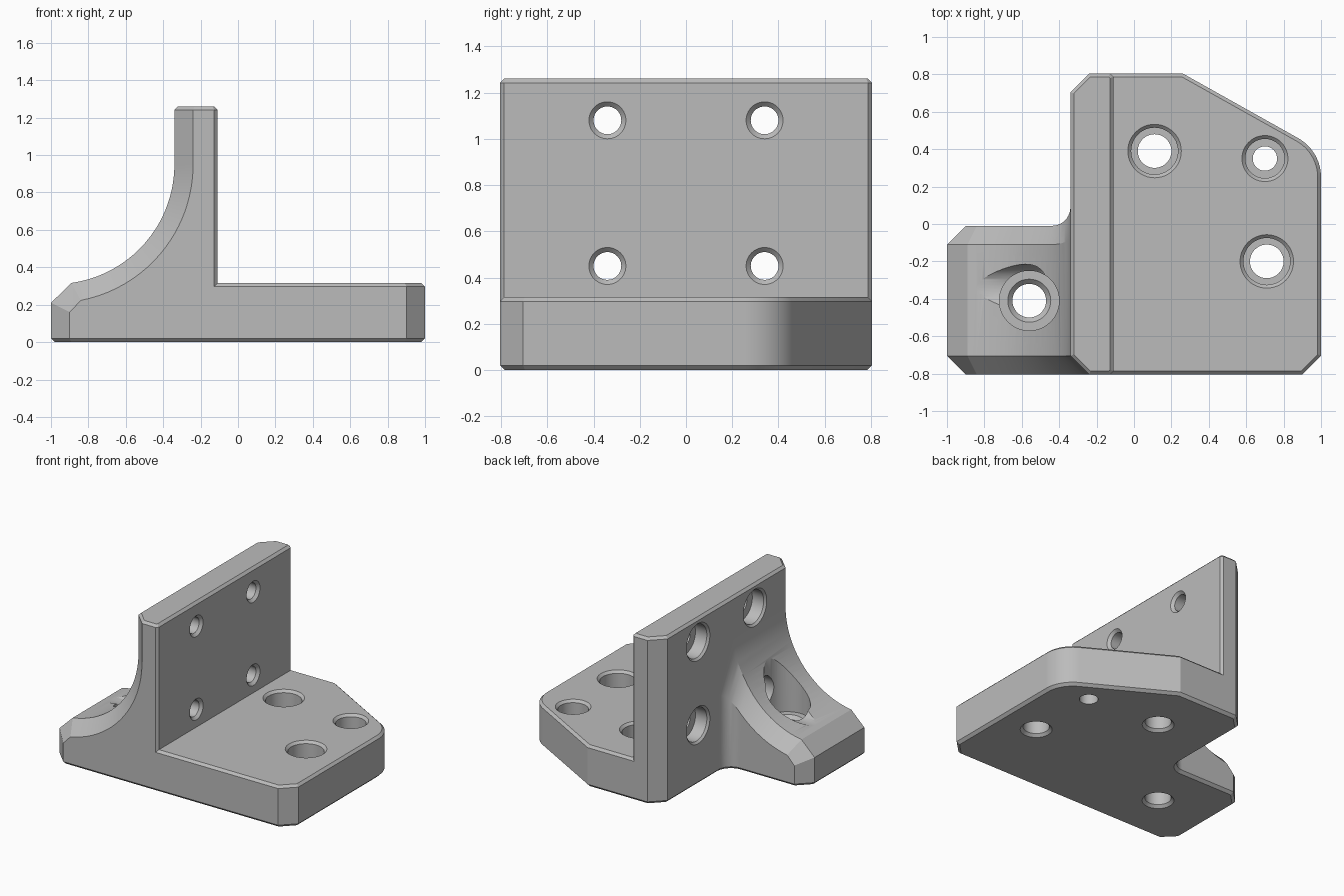
import bpy, bmesh, math
from mathutils import Matrix, Vector

if "Cube" in bpy.data.objects:
    bpy.data.objects.remove(bpy.data.objects["Cube"], do_unlink=True)

H = 0.805      # half depth
C = 0.1        # large corner chamfer
E = 0.018      # small edge chamfer
BACK = -0.01   # rear face of the foot
TOP = 0.315    # base plate top


def new_object(name, bm):
    bmesh.ops.recalc_face_normals(bm, faces=bm.faces)
    mesh = bpy.data.meshes.new(name)
    bm.to_mesh(mesh)
    bm.free()
    ob = bpy.data.objects.new(name, mesh)
    bpy.context.scene.collection.objects.link(ob)
    return ob


def arc(cx, cy, r, a0, a1, n):
    angles = [math.radians(a0 + (a1 - a0) * i / n) for i in range(n + 1)]
    return [(cx + r * math.cos(a), cy + r * math.sin(a)) for a in angles]


def inset(points, d):
    """Move a counter-clockwise outline inwards by d."""
    result = []
    for i, p in enumerate(points):
        a, b, c = Vector(points[i - 1]), Vector(p), Vector(points[(i + 1) % len(points)])
        u, v = (b - a).normalized(), (c - b).normalized()
        n1, n2 = Vector((-u.y, u.x)), Vector((-v.y, v.x))
        result.append(tuple(b + (n1 + n2) * d / (1 + n1.dot(n2))))
    return result


def loft(name, rings):
    """Closed solid through rings of equal point count."""
    bm = bmesh.new()
    loops = [[bm.verts.new(p) for p in ring] for ring in rings]
    for low, high in zip(loops, loops[1:]):
        for i in range(len(low)):
            bm.faces.new((low[i - 1], low[i], high[i], high[i - 1]))
    bm.faces.new(loops[0][::-1])
    bm.faces.new(loops[-1])
    return new_object(name, bm)


def prism(name, outline, z0, z1, low=0, high=0):
    """Upright prism with optional chamfers on its lower and upper rim."""
    levels = [(z0, low)] if low else []
    levels += [(z0 + low, 0), (z1 - high, 0)]
    levels += [(z1, high)] if high else []
    return loft(name, [[(x, y, z) for x, y in inset(outline, d)] for z, d in levels])


def bore(name, profile, location, sideways=False, n=48):
    """Turned cutter from (radius, height) pairs."""
    turn = Matrix.Rotation(math.radians(-90), 4, 'Y') if sideways else Matrix()
    place = Matrix.Translation(location) @ turn
    rings = [[place @ Vector((x, y, h)) for x, y in arc(0, 0, r, 0, 360 - 360 / n, n - 1)]
             for r, h in profile]
    return loft(name, rings)


def combine(body, other, operation):
    mod = body.modifiers.new(operation.title(), 'BOOLEAN')
    mod.operation, mod.solver, mod.object = operation, 'EXACT', other
    bpy.context.view_layer.objects.active = body
    bpy.ops.object.modifier_apply(modifier=mod.name)
    bpy.data.objects.remove(other, do_unlink=True)


# Footprint slab with the lower rim chamfer
right_side = [(0.9, -H), (1, -H + C)] + arc(0.76, 0.25, 0.24, 0, 60.5, 12) + [(0.26, H)]
fillet = arc(-0.44, BACK + C, C, 0, -90, 10)
footprint = ([(-0.9, -H)] + right_side + [(-0.24, H), (-0.34, H - C)] + fillet
             + [(-0.9, BACK), (-1, BACK - C), (-1, -H + C)])
body = prism("angle_bracket", footprint, 0, 0.1, low=0.02)

# Base plate and upright wall
base = prism("base_plate", [(-0.2, -H)] + right_side + [(-0.2, H)], 0.05, TOP, high=E)
wall_outline = [(-0.24, -H), (-0.11 - E, -H), (-0.11, -H + E), (-0.11, H - E),
                (-0.11 - E, H), (-0.24, H), (-0.34, H - C), (-0.34, -H + C)]
wall = prism("upright_wall", wall_outline, 0.05, 1.26, high=E)


# Curved gusset: rows run from the foot tip into the wall
def sweep(r, x0, x1, n):
    a0, a1 = math.asin((x0 + 0.98) / r), math.asin((x1 + 0.98) / r)
    return [-0.98 + r * math.sin(a0 + (a1 - a0) * i / n) for i in range(n + 1)]


def curve_z(x, r):
    return 0.95 - math.sqrt(max(r * r - (x + 0.98) ** 2, 0))


def gusset_row(r, y, tip, plan):
    x0, z0 = tip
    return [(x0, y, z0)] + [(x, py, curve_z(x, r)) for x, py in plan]


R, RO = 0.64, 0.64 + C
inner_tip, outer_tip = (-1, 0.21), (-0.9, 0.16)
inner_x = sweep(R, -0.89, -0.44, 12) + sweep(R, -0.44, -0.34, 10)[1:]
outer_x = sweep(RO, -0.84, -0.36, 12) + sweep(RO, -0.36, -0.24, 10)[1:]
rear_outer = [(x, BACK) for x in sweep(RO, -0.84, -0.44, 12)] + fillet[::-1][1:]
rear_inner = [(x, BACK - C if x < -0.44 else
               BACK + C - math.sqrt(4 * C * C - (x + 0.44) ** 2)) for x in inner_x]
rows = [
    gusset_row(RO, BACK, outer_tip, rear_outer + [(-0.25, BACK + C)]),
    gusset_row(R, BACK - C, inner_tip, rear_inner + [(-0.25, 0.05)]),
    gusset_row(R, -H + C, inner_tip, [(x, -H + C) for x in inner_x + [-0.25]]),
    gusset_row(RO, -H, outer_tip, [(x, -H) for x in outer_x + [-0.15]]),
]
bm = bmesh.new()
upper = [[bm.verts.new(p) for p in row] for row in rows]
lower = [[bm.verts.new((x, y, 0.05)) for x, y, z in row] for row in rows]
for grid in (upper, lower):
    for a, b in zip(grid, grid[1:]):
        for i in range(len(a) - 1):
            bm.faces.new((a[i], a[i + 1], b[i + 1], b[i]))
rim = [[g[0] for g in grid] + grid[-1][1:] + [g[-1] for g in grid[-2::-1]] + grid[0][-2:0:-1]
       for grid in (upper, lower)]
for i in range(len(rim[0])):
    bm.faces.new((rim[0][i - 1], rim[0][i], rim[1][i], rim[1][i - 1]))
bmesh.ops.triangulate(bm, faces=bm.faces)
gusset = new_object("curved_gusset", bm)

for part in (base, wall, gusset):
    combine(body, part, 'UNION')

# Counterbored holes in the base plate
for x, y, r, head, entry in [(0.11, 0.39, 0.09, 0.125, 0.12),
                             (0.71, -0.2, 0.09, 0.125, 0.12),
                             (0.7, 0.35, 0.065, 0.105, 0.065)]:
    profile = [(entry, -0.01), (r, 0.02), (r, 0.15), (head, 0.15),
               (head, TOP - E), (head + 0.03, TOP - E + 0.03)]
    combine(body, bore("base_hole", profile, (x, y, 0)), 'DIFFERENCE')

# Deep counterbored hole in the foot
profile = [(0.12, -0.01), (0.09, 0.02), (0.09, 0.225), (0.115, 0.25), (0.16, 0.25), (0.16, 1.2)]
combine(body, bore("foot_hole", profile, (-0.56, -0.41, 0)), 'DIFFERENCE')

# Four holes through the wall; one breaks out through the gusset
for y in (-0.34, 0.34):
    for z in (0.45, 1.08):
        profile = [(0.09, -0.01), (0.06, 0.02), (0.06, 0.12), (0.125, 0.12)]
        profile += [(0.125, 0.9)] if y < 0 and z < 1 else [(0.125, 0.215), (0.15, 0.24)]
        combine(body, bore("wall_hole", profile, (-0.11, y, z), True), 'DIFFERENCE')

# Single metal colour and smooth shading with sharp edges
metal = bpy.data.materials.new("plain_grey_metal")
metal.use_nodes = True
grey = (0.5, 0.5, 0.5, 1)
metal.diffuse_color = grey
metal.node_tree.nodes["Principled BSDF"].inputs["Base Color"].default_value = grey
body.data.materials.clear()
body.data.materials.append(metal)
bpy.ops.object.select_all(action='DESELECT')
body.select_set(True)
bpy.context.view_layer.objects.active = body
bpy.ops.object.shade_smooth_by_angle(angle=math.radians(25))
weighted = body.modifiers.new("Even shading", 'WEIGHTED_NORMAL')
weighted.keep_sharp = True
